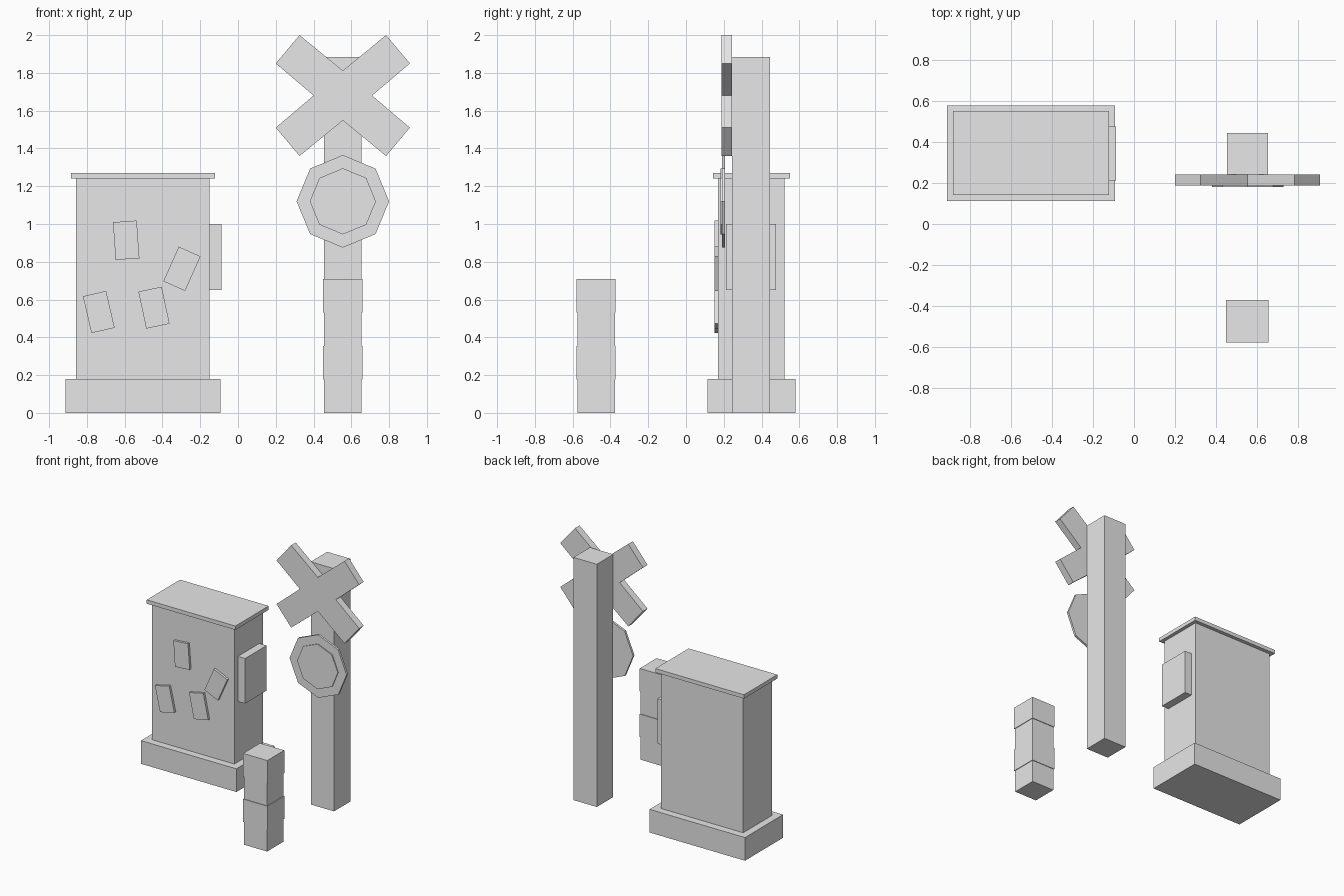
import bpy, bmesh, math

if "Cube" in bpy.data.objects:
    bpy.data.objects.remove(bpy.data.objects["Cube"])

grey = bpy.data.materials.new("light_grey")
grey.diffuse_color = (0.8, 0.8, 0.8, 1)
grey.use_nodes = True
grey.node_tree.nodes["Principled BSDF"].inputs["Base Color"].default_value = grey.diffuse_color


def prism(name, outline, y0, y1):
    """Extrude an x-z outline from y0 (front) to y1 (back)."""
    bm = bmesh.new()
    face = bm.faces.new([bm.verts.new((x, y0, z)) for x, z in outline])
    ext = bmesh.ops.extrude_face_region(bm, geom=[face])
    moved = [v for v in ext["geom"] if isinstance(v, bmesh.types.BMVert)]
    bmesh.ops.translate(bm, verts=moved, vec=(0, y1 - y0, 0))
    # keep the front cap so the solid is closed
    if not face.is_valid:
        bmesh.ops.holes_fill(bm, edges=bm.edges[:], sides=0)
    bmesh.ops.recalc_face_normals(bm, faces=bm.faces[:])
    mesh = bpy.data.meshes.new(name)
    bm.to_mesh(mesh)
    bm.free()
    mesh.materials.append(grey)
    obj = bpy.data.objects.new(name, mesh)
    bpy.context.collection.objects.link(obj)
    return obj


def box(name, x0, x1, y0, y1, z0, z1):
    return prism(name, [(x0, z0), (x1, z0), (x1, z1), (x0, z1)], y0, y1)


def octagon(cx, cz, r):
    return [(cx + r * math.cos(i * math.pi / 4), cz + r * math.sin(i * math.pi / 4))
            for i in range(8)]


# Cabinet: plinth, body, lid and side box
box("cabinet_base", -0.913, -0.093, 0.113, 0.58, 0, 0.18)
box("cabinet_body", -0.857, -0.15, 0.17, 0.522, 0.18, 1.24)
box("cabinet_lid", -0.884, -0.122, 0.142, 0.551, 1.24, 1.27)
box("side_box", -0.15, -0.088, 0.213, 0.477, 0.65, 1.0)

# Tilted notices on the cabinet front: centre x, centre z, angle
notices = [(-0.592, 0.914, 4), (-0.297, 0.763, -24),
           (-0.737, 0.534, 13), (-0.445, 0.557, 12)]
for i, (cx, cz, deg) in enumerate(notices):
    c, s = math.cos(math.radians(deg)), math.sin(math.radians(deg))
    corners = [(-0.063, -0.1), (0.063, -0.1), (0.063, 0.1), (-0.063, 0.1)]
    prism(f"notice_{i + 1}",
          [(cx + x * c - z * s, cz + x * s + z * c) for x, z in corners], 0.152, 0.17)

# Signal post
PX = 0.555
box("post", PX - 0.1, PX + 0.1, 0.243, 0.445, 0, 1.885)

# Crossed boards: one quarter outline mirrored both ways
CZ = 1.68
quarter = [(0.355, 0.17), (0.229, 0.32)]
cross = [(0.155, 0)] + quarter + [(0, 0.132)]
cross += [(-x, z) for x, z in reversed(quarter)] + [(-0.155, 0)]
cross += [(-x, -z) for x, z in quarter] + [(0, -0.132)]
cross += [(x, -z) for x, z in reversed(quarter)]
prism("crossed_boards", [(PX + x, CZ + z) for x, z in cross], 0.187, 0.243)

# Octagonal sign with raised centre
prism("sign_plate", octagon(PX, 1.12, 0.245), 0.19, 0.207)
prism("sign_centre", octagon(PX, 1.12, 0.175), 0.182, 0.19)

# Bollard of alternating narrow and wide blocks
BX, BY, H = 0.554, -0.476, 0.1775
for i in range(4):
    h = 0.104 if i % 2 else 0.099
    box(f"bollard_block_{i + 1}", BX - h, BX + h, BY - h, BY + h, i * H, (i + 1) * H)
